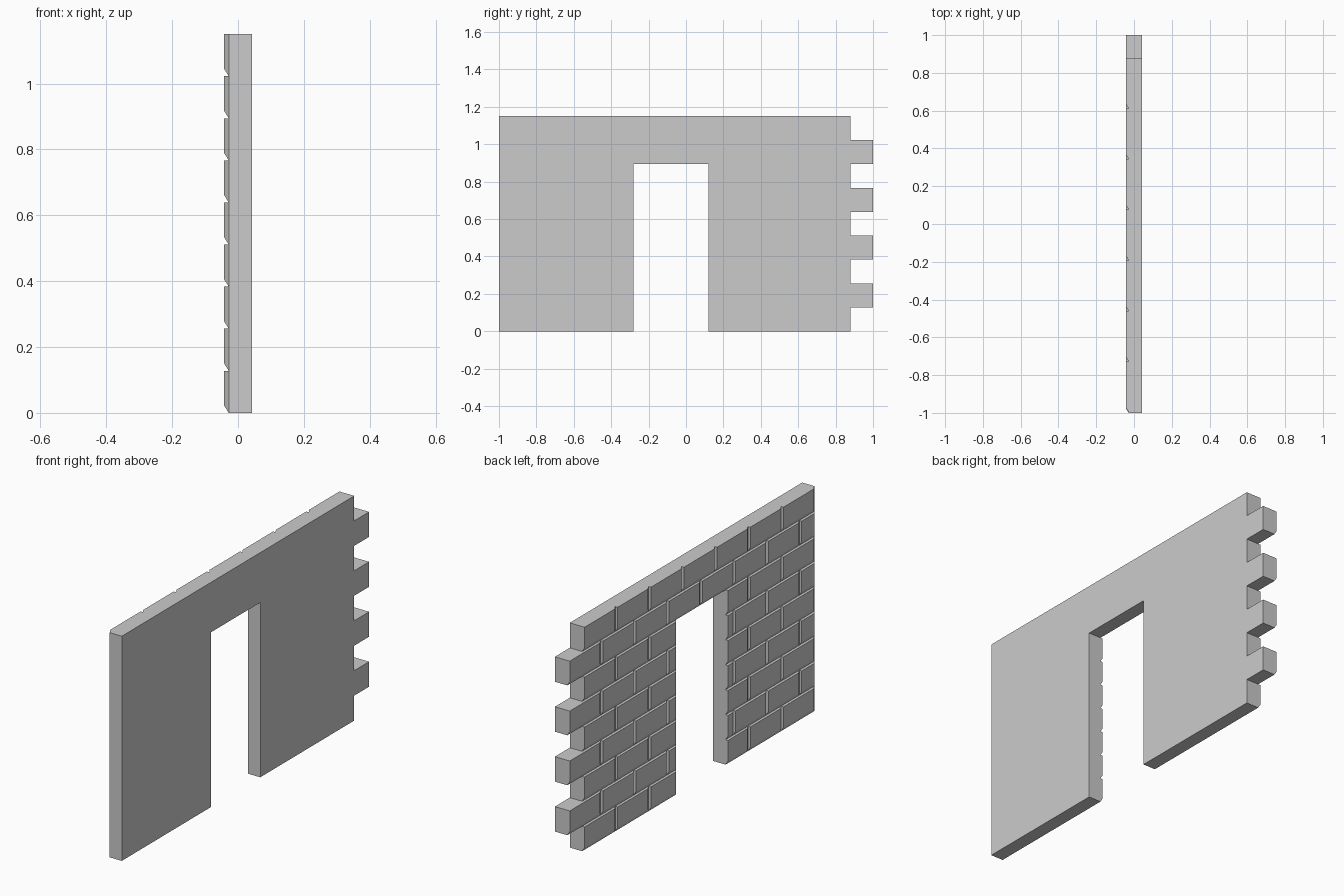
import bpy, bmesh

if "Cube" in bpy.data.objects:
    bpy.data.objects.remove(bpy.data.objects["Cube"])

H = 1.15 / 9            # course height
L = 0.268               # brick length
BACK, CORE, FACE = 0.042, -0.028, -0.042
DOOR = (-0.28, 0.12)    # doorway span in y, seven courses high
C = 0.022               # chamfer on the lower and -y brick edges


def prism(bm, rear, front):
    """Join two (x, y0, y1, z0, z1) rectangles into a closed solid."""
    rings = []
    for x, y0, y1, z0, z1 in (rear, front):
        rings.append([bm.verts.new((x, y, z)) for y, z in
                      ((y0, z0), (y1, z0), (y1, z1), (y0, z1))])
    a, b = rings
    bm.faces.new(a)
    bm.faces.new(b[::-1])
    for i in range(4):
        j = (i + 1) % 4
        bm.faces.new((a[i], b[i], b[j], a[j]))


def finish(name, bm):
    bmesh.ops.recalc_face_normals(bm, faces=bm.faces)
    me = bpy.data.meshes.new(name)
    bm.to_mesh(me)
    bm.free()
    bpy.context.collection.objects.link(bpy.data.objects.new(name, me))


# Wall core: one outline with the doorway and the toothed end
pts = [(-1, 0), (DOOR[0], 0), (DOOR[0], 7 * H), (DOOR[1], 7 * H), (DOOR[1], 0)]
for c in range(9):
    end = 1.0 if c % 2 else 0.88
    pts += [(end, c * H), (end, (c + 1) * H)]
pts.append((-1, 9 * H))
bm = bmesh.new()
f = bm.faces.new([bm.verts.new((CORE, y, z)) for y, z in pts])
ext = bmesh.ops.extrude_face_region(bm, geom=[f], use_keep_orig=True)
for v in ext["geom"]:
    if isinstance(v, bmesh.types.BMVert):
        v.co.x = BACK
finish("wall_core", bm)

# Staggered facing bricks, trimmed at the doorway and the plain end
bm = bmesh.new()
for c in range(9):
    z0, z1 = c * H, (c + 1) * H
    spans = [(-1, DOOR[0]), (DOOR[1], 1)] if c < 7 else [(-1, 1)]
    top = 1.0 if c % 2 else 0.88
    while top > -0.98:
        for s0, s1 in spans:
            y0, y1 = max(top - L, s0), min(top, s1)
            if y1 - y0 > C + 0.005:
                prism(bm, (CORE, y0, y1, z0, z1),
                      (FACE, y0 + C, y1, z0 + C, z1))
        top -= L
finish("facing_bricks", bm)
